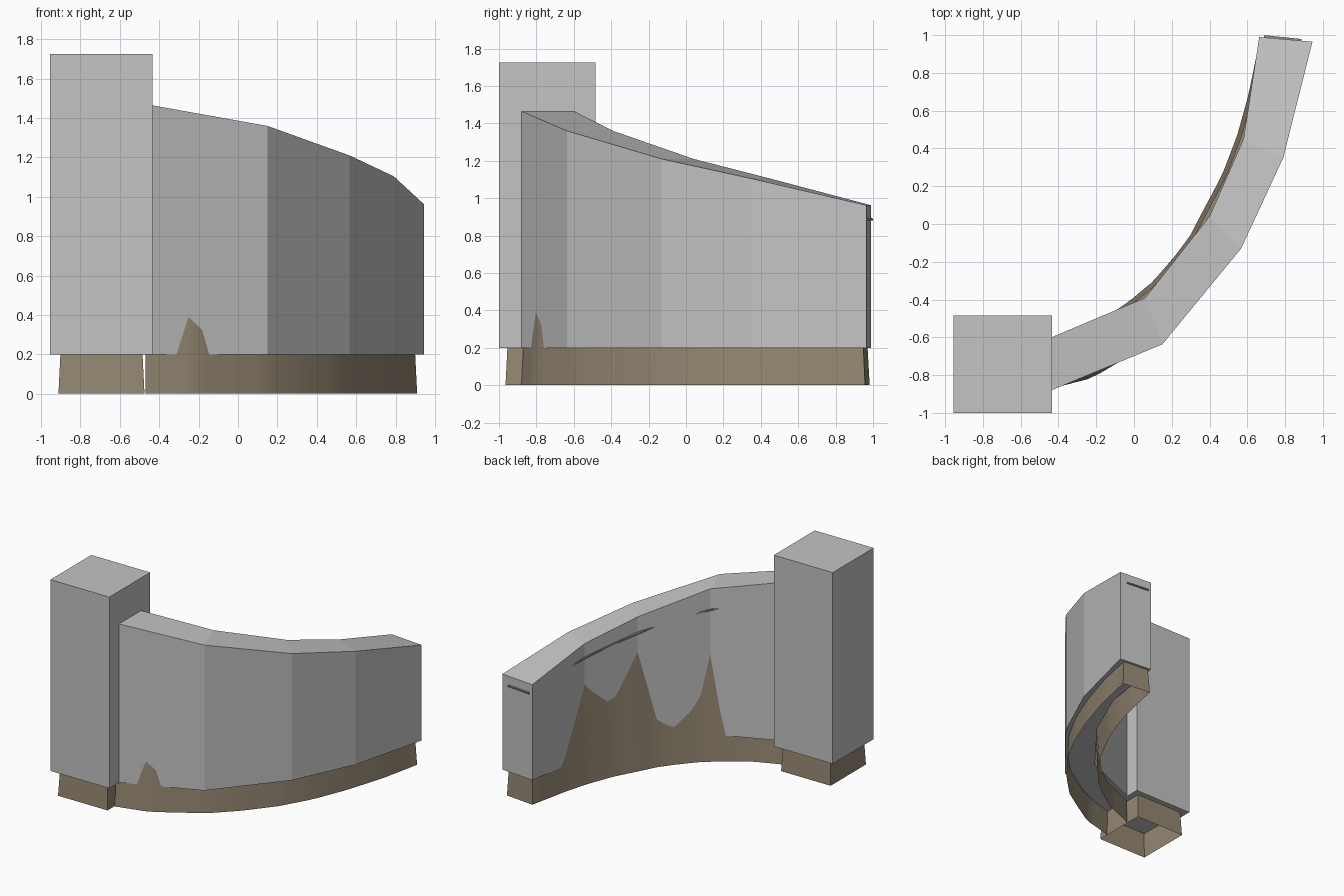
import bpy, bmesh, math
from mathutils import Vector

if "Cube" in bpy.data.objects:
    bpy.data.objects.remove(bpy.data.objects["Cube"], do_unlink=True)


def material(name, rgb):
    mat = bpy.data.materials.new(name)
    mat.use_nodes = True
    mat.diffuse_color = (*rgb, 1)
    mat.node_tree.nodes["Principled BSDF"].inputs["Base Color"].default_value = (*rgb, 1)
    return mat


grey = material("stone grey", (0.55, 0.55, 0.55))
brown = material("earth brown", (0.30, 0.245, 0.17))


def loft(name, rings, mat, closed_section=True, smooth=False):
    """Join equal-length rings of points into a skin with end caps."""
    bm = bmesh.new()
    rows = [[bm.verts.new(p) for p in ring] for ring in rings]
    n = len(rows[0])
    for a, b in zip(rows, rows[1:]):
        for i in range(n if closed_section else n - 1):
            j = (i + 1) % n
            bm.faces.new((a[i], a[j], b[j], b[i]))
    bm.faces.new(rows[0][::-1])
    bm.faces.new(rows[-1])
    bmesh.ops.recalc_face_normals(bm, faces=bm.faces)
    mesh = bpy.data.meshes.new(name)
    bm.to_mesh(mesh)
    bm.free()
    obj = bpy.data.objects.new(name, mesh)
    bpy.context.collection.objects.link(obj)
    mesh.materials.append(mat)
    if smooth:
        bpy.ops.object.select_all(action='DESELECT')
        obj.select_set(True)
        bpy.context.view_layer.objects.active = obj
        bpy.ops.object.shade_smooth_by_angle(angle=math.radians(30))
    return obj


def rectangle(x0, x1, y0, y1, z, inset=0.0):
    return [(x0 + inset, y0 + inset, z), (x1 - inset, y0 + inset, z),
            (x1 - inset, y1 - inset, z), (x0 + inset, y1 - inset, z)]


def resample(points, count):
    """Spread points evenly along a polyline."""
    pts = [Vector(p) for p in points]
    lengths = [(b - a).length for a, b in zip(pts, pts[1:])]
    out = []
    for k in range(count):
        d = sum(lengths) * k / (count - 1)
        i = 0
        while i < len(lengths) - 1 and d > lengths[i]:
            d -= lengths[i]
            i += 1
        out.append(pts[i].lerp(pts[i + 1], min(1, d / lengths[i])))
    return out


# Square pillar and its flared foot, open underneath
loft("pillar", [rectangle(-0.955, -0.435, -1.0, -0.485, z) for z in (0.2, 1.725)], grey)
foot = loft("pillar_foot", [rectangle(-0.912, -0.475, -0.965, -0.52, z, 0.05 * z)
                            for z in (0, 1.6)], brown)
bm = bmesh.new()
bm.from_mesh(foot.data)
bm.faces.ensure_lookup_table()
bmesh.ops.delete(bm, geom=[f for f in bm.faces if f.calc_center_median().z < 0.01],
                 context='FACES_ONLY')
bm.to_mesh(foot.data)
bm.free()

# Faceted curved wall: outer x, y, inner x, y, top height
stations = [(-0.437, -0.88, -0.437, -0.60, 1.465),
            (0.15, -0.637, 0.06, -0.39, 1.36),
            (0.567, -0.13, 0.40, 0.04, 1.21),
            (0.79, 0.35, 0.58, 0.45, 1.105),
            (0.945, 0.965, 0.663, 0.99, 0.962)]
loft("curved_wall", [[(ox, oy, 0.2), (ox, oy, top), (ix, iy, top), (ix, iy, 0.2)]
                     for ox, oy, ix, iy, top in stations], grey)

# Smooth tapered core that shows as the wall's footing
COUNT = 33
outer = resample([(-0.47, -0.88), (-0.31, -0.838), (-0.26, -0.827), (-0.20, -0.803),
                  (-0.15, -0.773), (-0.03, -0.70), (0.15, -0.585), (0.33, -0.405),
                  (0.50, -0.19), (0.63, 0.04), (0.74, 0.31), (0.84, 0.63),
                  (0.91, 0.957)], COUNT)
inner = resample([(-0.47, -0.64), (-0.20, -0.53), (-0.02, -0.405), (0.03, -0.362),
                  (0.10, -0.305), (0.22, -0.165), (0.295, -0.065), (0.36, 0.06),
                  (0.465, 0.257), (0.545, 0.465), (0.605, 0.68), (0.64, 0.85),
                  (0.667, 0.982)], COUNT)
core, lip = [], []
for k, (o, i) in enumerate(zip(outer, inner)):
    t = k / (COUNT - 1)
    across = (o - i).normalized()
    height = 1.31 - 0.43 * t

    def section(depth, z, along=Vector((0, 0))):
        a, b = i + across * depth + along, o - across * depth + along
        return (a.x, a.y, z), (b.x, b.y, z)

    back = Vector((0, -0.05 * height)) if k == COUNT - 1 else Vector((0, 0))
    a0, b0 = section(0, 0)
    a1, b1 = section(0.05 * height, height, back)
    core.append([a0, a1, b1, b0])
    # Thin cap strip near the top of the core
    forward = Vector((0, 0.02)) if k == COUNT - 1 else Vector((0, 0))
    a2, b2 = section(0.023, height, forward)
    a3, b3 = section(0.023, height + 0.012, forward)
    lip.append([a2, a3, b3, b2])
loft("wall_footing", core, brown, closed_section=False, smooth=True)
loft("cap_strip", lip, brown)
